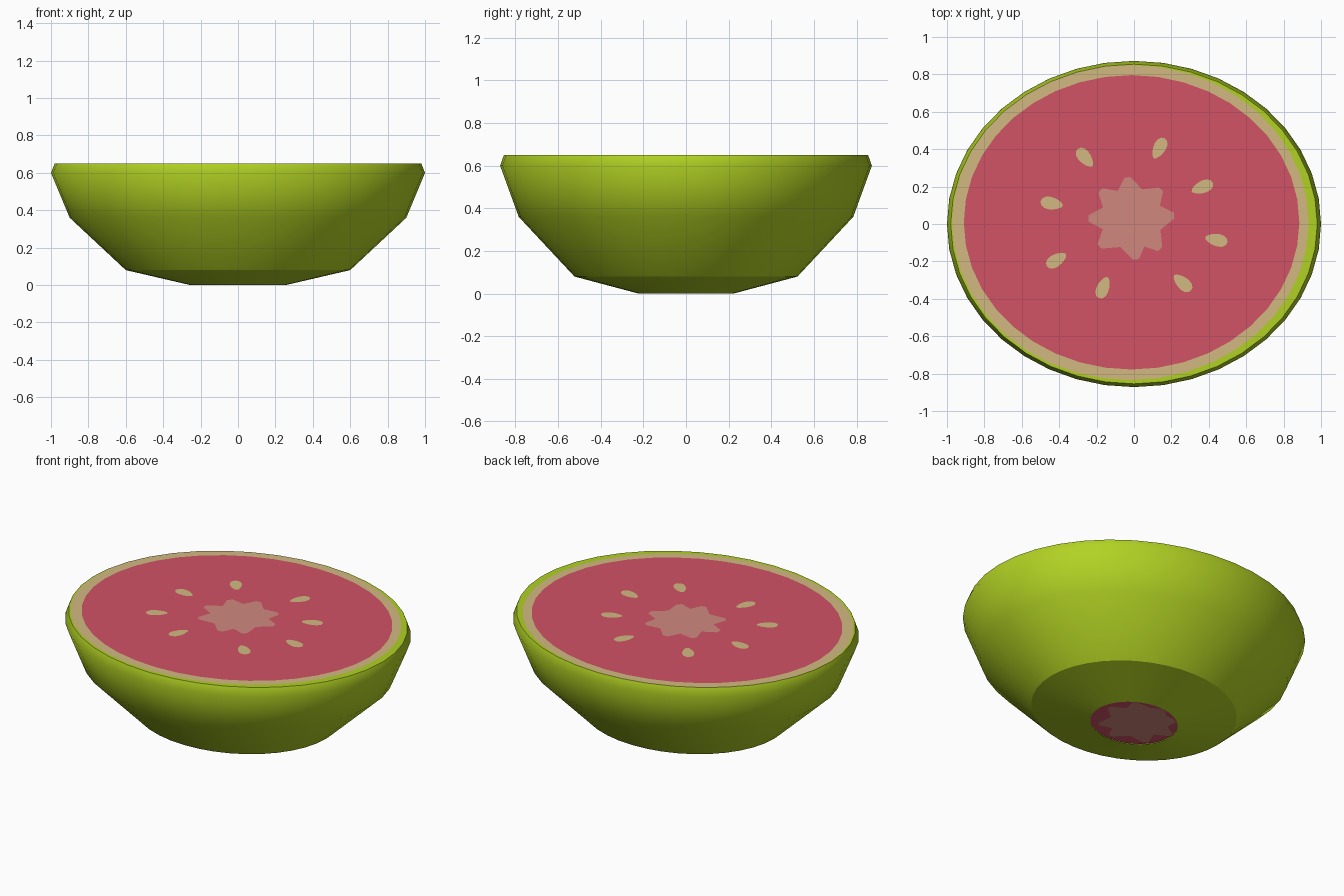
import bpy, bmesh, math
from math import sin, cos, radians, tau

if "Cube" in bpy.data.objects:
    bpy.data.objects.remove(bpy.data.objects["Cube"])

SEGS = 40
RATIO = 0.872          # depth / width of the fruit
TOP = 0.65


def material(name, rgb):
    m = bpy.data.materials.new(name)
    m.diffuse_color = (*rgb, 1)
    m.use_nodes = True
    m.node_tree.nodes["Principled BSDF"].inputs["Base Color"].default_value = m.diffuse_color
    return m


GREEN = material("green skin", (0.44, 0.64, 0.017))
CREAM = material("cream rind", (0.65, 0.485, 0.222))
PINK = material("pink flesh", (0.635, 0.084, 0.131))
CORE = material("pale core", (0.63, 0.246, 0.209))


def finish(bm, name, mat, smooth=False):
    for f in bm.faces:
        f.smooth = smooth
    me = bpy.data.meshes.new(name)
    bm.to_mesh(me)
    bm.free()
    me.materials.append(mat)
    ob = bpy.data.objects.new(name, me)
    bpy.context.collection.objects.link(ob)
    return ob


def ellipse(rx, ry, z, cx=0, cy=0):
    return [(cx + rx * cos(tau * i / SEGS), cy + ry * sin(tau * i / SEGS), z)
            for i in range(SEGS)]


def loft(name, rings, mat, smooth=False):
    """Skin between successive rings, outward or upward facing."""
    bm = bmesh.new()
    loops = [[bm.verts.new(p) for p in r] for r in rings]
    for a, b in zip(loops, loops[1:]):
        for i in range(len(a)):
            j = (i + 1) % len(a)
            bm.faces.new((a[i], a[j], b[j], b[i]))
    return finish(bm, name, mat, smooth)


def disc(name, points, centre, mat, up=True):
    """Flat fan of triangles around a centre."""
    bm = bmesh.new()
    c = bm.verts.new(centre)
    vs = [bm.verts.new(p) for p in points]
    for i in range(len(vs)):
        a, b = vs[i], vs[(i + 1) % len(vs)]
        bm.faces.new((c, a, b) if up else (c, b, a))
    return finish(bm, name, mat)


def round_ring(r, z):
    return ellipse(r, r * RATIO, z)


# Outer skin: shallow underside and bowl with bevelled rim
loft("skin_underside", [round_ring(0.255, 0), round_ring(0.60, 0.08)], GREEN, True)
loft("skin_bowl", [round_ring(r, z) for r, z in
                   ((0.60, 0.08), (0.90, 0.36), (1.0, 0.60), (0.98, TOP))], GREEN, True)

# Cut face: skin edge, rind and flesh, slightly off centre
cream_ring = ellipse(0.953, 0.842, TOP, -0.019, 0.008)
pink_ring = ellipse(0.897, 0.787, TOP, -0.013, 0.009)
loft("skin_edge", [round_ring(0.98, TOP), cream_ring], GREEN)
loft("rind", [cream_ring, pink_ring], CREAM)
disc("flesh", pink_ring, (0, 0, TOP), PINK)

# Flat base showing flesh
disc("base_flesh", round_ring(0.255, 0.002), (0, 0, 0.002), PINK, up=False)

# Star shaped core on the cut face and on the base
CX, CY = -0.012, 0.03
tips = [(0.145, 0.185), (-0.035, 0.25), (-0.18, 0.18), (-0.245, 0.03),
        (-0.185, -0.12), (0.01, -0.19), (0.14, -0.135), (0.215, 0.045)]
star = []
for k, (x, y) in enumerate(tips):
    a = math.atan2(y - CY, x - CX)
    nx, ny = tips[(k + 1) % 8]
    b = math.atan2(ny - CY, nx - CX)
    mid = a + ((b - a) % tau) / 2
    for s in (-0.07, 0.07):       # blunt tip
        r = math.hypot(x - CX, y - CY)
        star.append((CX + r * cos(a + s), CY + r * sin(a + s)))
    star.append((CX + 0.165 * cos(mid), CY + 0.165 * sin(mid)))
disc("core_star", [(x, y, TOP + 0.002) for x, y in star], (CX, CY, TOP + 0.002), CORE)

clipped = []
for x, y in star:
    k = min(1, 0.97 / math.hypot(x / 0.255, y / (0.255 * RATIO)))
    clipped.append((x * k, y * k, 0))
disc("base_core_star", clipped, (CX, CY, 0), CORE, up=False)

# Ring of teardrop seeds, wide end outward
seeds = [(0.135, 0.405, 62), (0.365, 0.197, 22), (0.44, -0.085, -12), (0.26, -0.315, -42),
         (-0.165, -0.34, 248), (-0.415, -0.193, 212), (-0.44, 0.11, 170), (-0.262, 0.355, 130)]
for n, (x, y, deg) in enumerate(seeds):
    a = radians(deg)
    pts = []
    for i in range(14):
        t = tau * i / 14
        u, v = 0.061 * cos(t), 0.033 * sin(t) * (1 + 0.25 * cos(t))
        pts.append((x + u * cos(a) - v * sin(a), y + u * sin(a) + v * cos(a), TOP + 0.002))
    disc(f"seed_{n + 1}", pts, (x, y, TOP + 0.002), CREAM)
